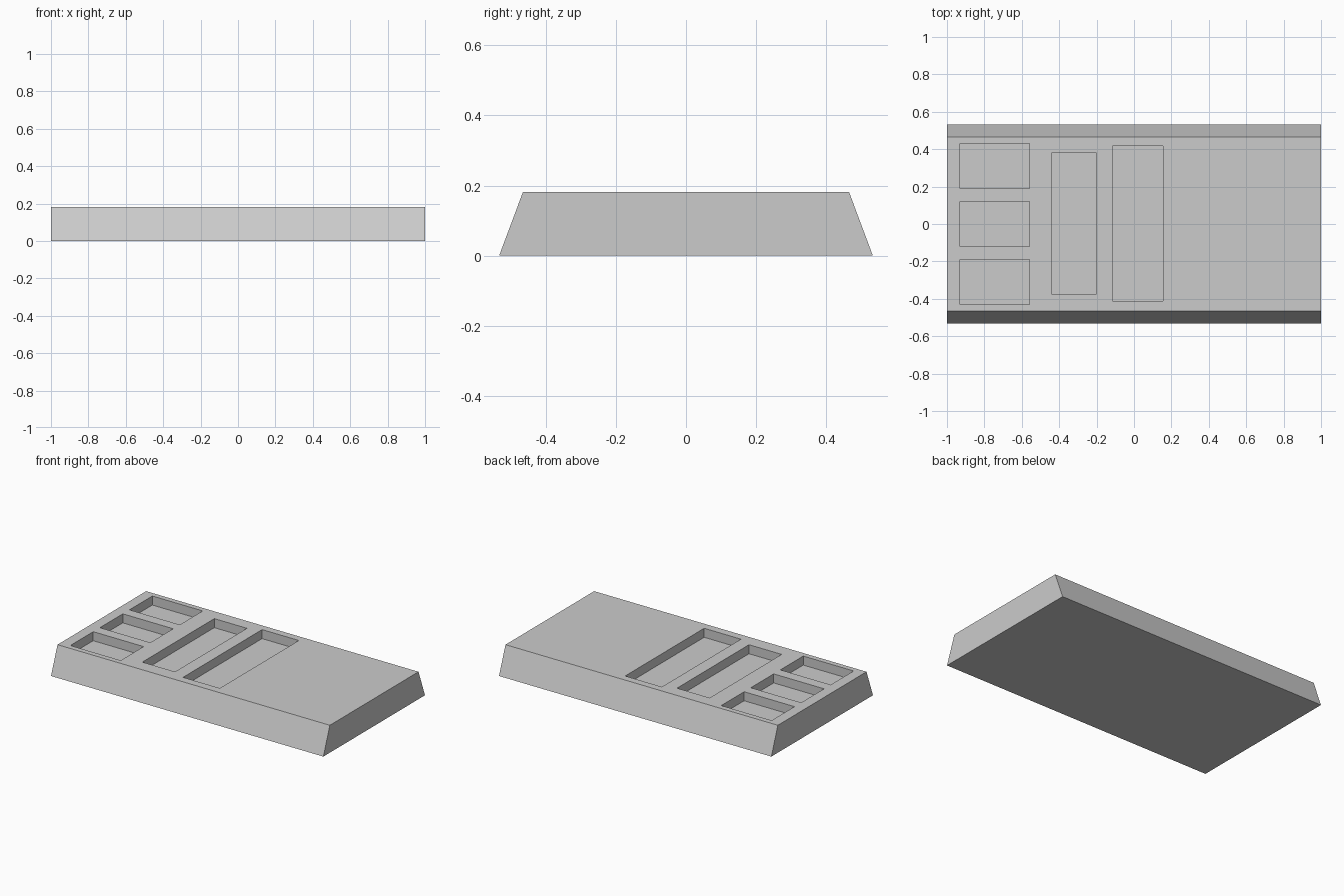
import bpy
import bmesh

if "Cube" in bpy.data.objects:
    bpy.data.objects.remove(bpy.data.objects["Cube"])

HEIGHT = 0.182
POCKET_DEPTH = 0.06

grey = bpy.data.materials.new("plain grey")
grey.use_nodes = True
colour = (0.6, 0.6, 0.6, 1)
grey.diffuse_color = colour
grey.node_tree.nodes["Principled BSDF"].inputs["Base Color"].default_value = colour


def add_box(name, x0, x1, y0, y1, z0, z1, taper=0):
    """Box between two corners; taper pulls the top in along y."""
    bm = bmesh.new()
    bmesh.ops.create_cube(bm, size=1)
    for v in bm.verts:
        top = v.co.z > 0
        inset = taper if top else 0
        v.co.x = x1 if v.co.x > 0 else x0
        v.co.y = y1 - inset if v.co.y > 0 else y0 + inset
        v.co.z = z1 if top else z0
    mesh = bpy.data.meshes.new(name)
    bm.to_mesh(mesh)
    bm.free()
    mesh.materials.append(grey)
    obj = bpy.data.objects.new(name, mesh)
    bpy.context.collection.objects.link(obj)
    return obj


# Slab with sloping front and back
slab = add_box("slab", -1, 1, -0.533, 0.533, 0, HEIGHT, taper=0.068)

# Three small pockets in a column, then two long slots
pockets = [(-0.93, -0.56, y - 0.12, y + 0.12) for y in (-0.31, 0, 0.31)]
pockets += [(-0.44, -0.20, -0.375, 0.38), (-0.115, 0.155, -0.412, 0.417)]

for i, (x0, x1, y0, y1) in enumerate(pockets):
    cutter = add_box(f"pocket_cutter_{i + 1}", x0, x1, y0, y1,
                     HEIGHT - POCKET_DEPTH, HEIGHT + 0.1)
    cutter.hide_render = True
    cut = slab.modifiers.new("pocket", 'BOOLEAN')
    cut.operation = 'DIFFERENCE'
    cut.solver = 'EXACT'
    cut.object = cutter

# Bake the cuts and drop the cutters
graph = bpy.context.evaluated_depsgraph_get()
carved = bpy.data.meshes.new_from_object(slab.evaluated_get(graph))
slab.modifiers.clear()
slab.data = carved
carved.name = "slab"
for obj in [o for o in bpy.data.objects if o.name.startswith("pocket_cutter")]:
    bpy.data.objects.remove(obj)
